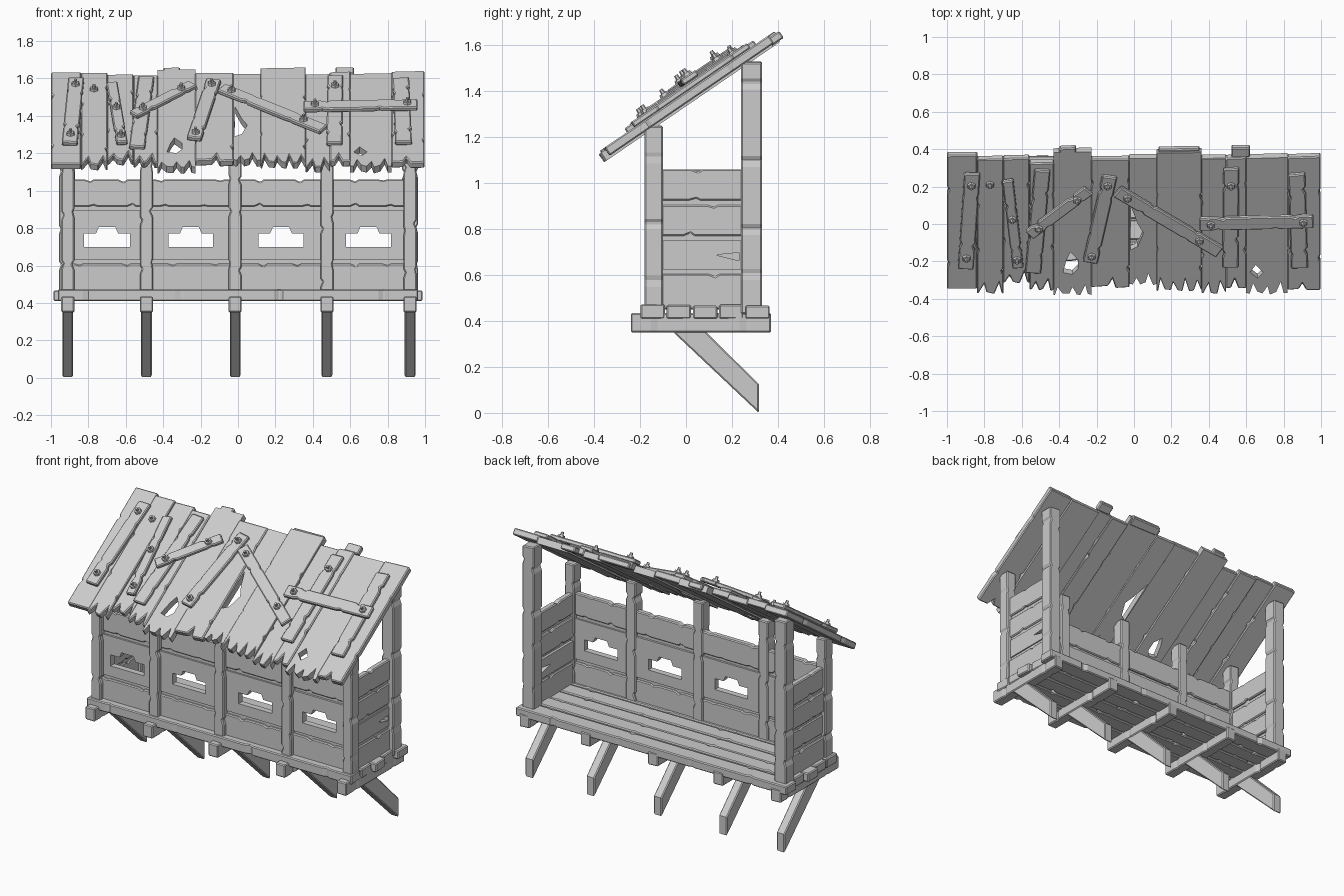
import bpy, bmesh, math, random
from mathutils import Vector, Matrix

if "Cube" in bpy.data.objects:
    bpy.data.objects.remove(bpy.data.objects["Cube"], do_unlink=True)
rng = random.Random(4)

wood = bpy.data.materials.new("weathered_grey")
wood.use_nodes = True
wood.diffuse_color = (0.6, 0.6, 0.6, 1)
wood.node_tree.nodes["Principled BSDF"].inputs["Base Color"].default_value = (0.6, 0.6, 0.6, 1)

X, Y, Z = Vector((1, 0, 0)), Vector((0, 1, 0)), Vector((0, 0, 1))


def finish(name, bm, matrix):
    bmesh.ops.recalc_face_normals(bm, faces=bm.faces)
    mesh = bpy.data.meshes.new(name)
    bm.to_mesh(mesh)
    bm.free()
    mesh.materials.append(wood)
    ob = bpy.data.objects.new(name, mesh)
    bpy.context.collection.objects.link(ob)
    ob.matrix_world = matrix
    return ob


def prism(name, outline, thick, origin, along, normal, holes=(), bevel=0.006):
    """Extrude an (across, along) outline by thick in the direction of normal."""
    bm = bmesh.new()
    edges = []
    for loop in [outline, *holes]:
        vs = [bm.verts.new((a, b, 0)) for a, b in loop]
        if holes:
            edges += [bm.edges.new((v, vs[i - 1])) for i, v in enumerate(vs)]
        else:
            bm.faces.new(vs)
    if holes:
        bmesh.ops.triangle_fill(bm, use_beauty=True, edges=edges, normal=Z)
    ext = bmesh.ops.extrude_face_region(bm, geom=bm.faces[:])
    moved = [g for g in ext["geom"] if isinstance(g, bmesh.types.BMVert)]
    bmesh.ops.translate(bm, verts=moved, vec=(0, 0, thick))
    along, normal = along.normalized(), normal.normalized()
    across = along.cross(normal)
    m = Matrix((across, along, normal)).transposed().to_4x4()
    m.translation = origin
    ob = finish(name, bm, m)
    if bevel and not holes:
        mod = ob.modifiers.new("worn_edges", "BEVEL")
        mod.width, mod.segments, mod.limit_method = bevel, 1, "ANGLE"
        mod.angle_limit = math.radians(50)
    return ob


def worn(width, length, chips=2, notches=0, depth=0.06, x0=None, y0=0.0):
    """Board outline with chipped long edges and a splintered lower end."""
    l = -width / 2 if x0 is None else x0
    r, top = l + width, y0 + length
    pts = [(l, y0)]
    for i in range(notches):
        c = l + width * (i + rng.uniform(0.4, 0.6)) / notches
        w = min(0.02, width / notches * 0.3)
        pts += [(c - w, y0 + rng.uniform(-0.01, 0.012)),
                (c + rng.uniform(-0.4, 0.4) * w, y0 + depth * rng.uniform(0.5, 1)),
                (c + w, y0 + rng.uniform(-0.01, 0.012))]
    pts.append((r, y0))

    def chip_side(x, inward):
        out = []
        for i in range(chips):
            c = y0 + length * (i + rng.uniform(0.3, 0.7)) / chips
            h = min(0.03, length / chips * 0.2)
            out += [(x, c - h), (x + inward * rng.uniform(0.004, 0.014), c), (x, c + h * 0.6)]
        return out

    pts += chip_side(r, -1)
    pts += [(r, top), (l, top + rng.uniform(-0.008, 0))]
    pts += chip_side(l, 1)[::-1]
    return pts


# Floor planks, cross beams and diagonal braces
for i in range(5):
    end = 0.975 + rng.uniform(-0.02, 0.015)
    prism("floor_plank", worn(0.106, 2 * end, 4), 0.06 + rng.uniform(-0.008, 0.005),
          (-end, -0.145 + i * 0.114, 0.41), X, Z)
post_x = (-0.91, -0.49, -0.015, 0.475, 0.92)
for x in post_x:
    prism("cross_beam", worn(0.07, 0.61, 2), 0.085, (x, -0.24, 0.35), Y, Z)
    prism("diagonal_brace", [(-0.065, 0.36), (0.317, 0), (0.317, 0.125), (0.08, 0.36)],
          0.058, (x - 0.029, 0, 0), Z, X)

# Posts
for x in post_x:
    prism("front_post", worn(0.07, 0.82, 3), 0.08, (x, -0.18, 0.43), Z, Y)
for x in (-0.915, 0.92):
    prism("back_post", worn(0.085, 1.1, 4), 0.09, (x, 0.24, 0.43), Z, Y)

# Front wall with stepped loopholes in the middle boards
loophole = [(-0.065, -0.125), (-0.065, 0.125), (0.01, 0.125), (0.01, 0.06), (0.045, 0.045),
            (0.045, -0.045), (0.01, -0.06), (0.01, -0.125)]
for a, b in zip(post_x, post_x[1:]):
    length, mid = b - a, (b - a) / 2
    for low, high in ((0.41, 0.61), (0.63, 0.895), (0.915, 1.06)):
        holes = []
        if low == 0.63:
            s = rng.uniform(0.9, 1)
            holes = [[(p * s, mid + q * s) for p, q in loophole]]
        prism("front_wall_board", worn(high - low, length, 0 if holes else 2), 0.04,
              (a, -0.155 + rng.uniform(0, 0.008), (low + high) / 2), X, Y, holes)
    for z in (0.62, 0.905):
        prism("front_wall_seam", worn(0.04, length, 0), 0.015, (a, -0.138, z), X, Y, bevel=0)

# Side walls
for x in (-0.89, 0.935):
    for low, high in ((0.45, 0.605), (0.625, 0.75), (0.77, 0.905), (0.925, 1.06)):
        holes = []
        if x > 0 and low == 0.625:
            holes = [[(-0.025, 0.35), (0.01, 0.35), (0.0, 0.25)]]
        prism("side_wall_board", worn(high - low, 0.38, 0 if holes else 1), 0.04,
              (x + rng.uniform(-0.006, 0.006), -0.12, (low + high) / 2), Y, -X, holes)
    for z in (0.615, 0.76, 0.915):
        prism("side_wall_seam", worn(0.04, 0.36, 0), 0.015, (x - 0.012, -0.11, z), Y, -X, bevel=0)

# Roof frame: a plane rising towards the back
PITCH = math.atan(0.684)
UP = Vector((0, math.cos(PITCH), math.sin(PITCH)))
OUT = Vector((0, -math.sin(PITCH), math.cos(PITCH)))
EAVE = Vector((0, 0, 1.339))


def slope(y):
    return (y + 0.022) / math.cos(PITCH)


def on_roof(x, y, lift):
    return EAVE + X * x + UP * slope(y) + OUT * lift


# Main roof planks: left, right, front y, back y, notches
planks = [(-1, -.84, -.35, .365, 0), (-.84, -.70, -.37, .35, 2), (-.70, -.56, -.32, .35, 2),
          (-.56, -.43, -.35, .33, 2), (-.43, -.23, -.38, .385, 3), (-.23, -.025, -.335, .35, 1),
          (-.025, .12, -.32, .35, 2), (.12, .36, -.35, .39, 4), (.36, .49, -.37, .35, 2),
          (.49, .60, -.34, .36, 1), (.60, .82, -.37, .355, 3), (.82, .995, -.35, .365, 1)]
roof_holes = {
    4: [(-.38, -.26), (-.33, -.27), (-.30, -.24), (-.30, -.19), (-.34, -.15), (-.36, -.19)],
    6: [(-.02, -.14), (.02, -.12), (.05, -.05), (.02, .0), (-.015, .09)],
    10: [(.62, -.26), (.66, -.29), (.69, -.26), (.65, -.22)]}
for i, (l, r, front, back, notches) in enumerate(planks):
    holes = [[(x, slope(y)) for x, y in roof_holes[i]]] if i in roof_holes else []
    shape = worn(r - l + 0.002, slope(back) - slope(front), 0 if holes else 2, notches, 0.075,
                 l, slope(front))
    lift = 0.01 * (i % 2) - 0.004
    prism("roof_plank", shape, 0.042, EAVE + OUT * lift, UP, OUT, holes)

# The two raised back corners of the wide planks
for l, w, back in ((-.40, .09, .405), (.13, .22, .40), (.52, .10, .405)):
    prism("roof_cap", worn(w, 0.06, 0, x0=l, y0=slope(back) - 0.06), 0.036,
          EAVE + OUT * 0.002, UP, OUT)

# Patch boards nailed over the roof: start, end, width, lift, nail positions along the board
patches = [((-.90, -.225), (-.865, .285), .085, .046, (.12, .88)),
           ((-.62, -.22), (-.675, .25), .06, .046, (.1, .56)),
           ((-.54, -.25), (-.49, .30), .085, .040, ()),
           ((-.56, -.03), (-.24, .21), .065, .072, (.16, .8)),
           ((-.235, -.19), (-.13, .27), .08, .048, (.08, .9)),
           ((-.09, .195), (.46, -.13), .075, .058, (.1, .8)),
           ((.515, -.22), (.52, .31), .085, .040, (.83,)),
           ((.35, .03), (.96, .045), .08, .076, (.1, .91)),
           ((.885, -.22), (.87, .285), .09, .046, ())]


def nail(position):
    bm = bmesh.new()
    for radius, tip, depth in ((0.024, 0.02, 0.014), (0.013, 0.008, 0.034)):
        part = bmesh.ops.create_cone(bm, cap_ends=True, segments=6, radius1=radius,
                                     radius2=tip, depth=depth)
        bmesh.ops.translate(bm, verts=part["verts"], vec=(0, 0, depth / 2))
    m = Matrix.Rotation(PITCH, 4, "X")
    m.translation = position
    finish("nail", bm, m)


for a, b, width, lift, nails in patches:
    start, end = on_roof(*a, lift), on_roof(*b, lift)
    prism("patch_board", worn(width, (end - start).length, 2), 0.028, start, end - start, OUT)
    for t in nails:
        nail(start.lerp(end, t) + OUT * 0.027)
nail(on_roof(-.77, .215, .046))
